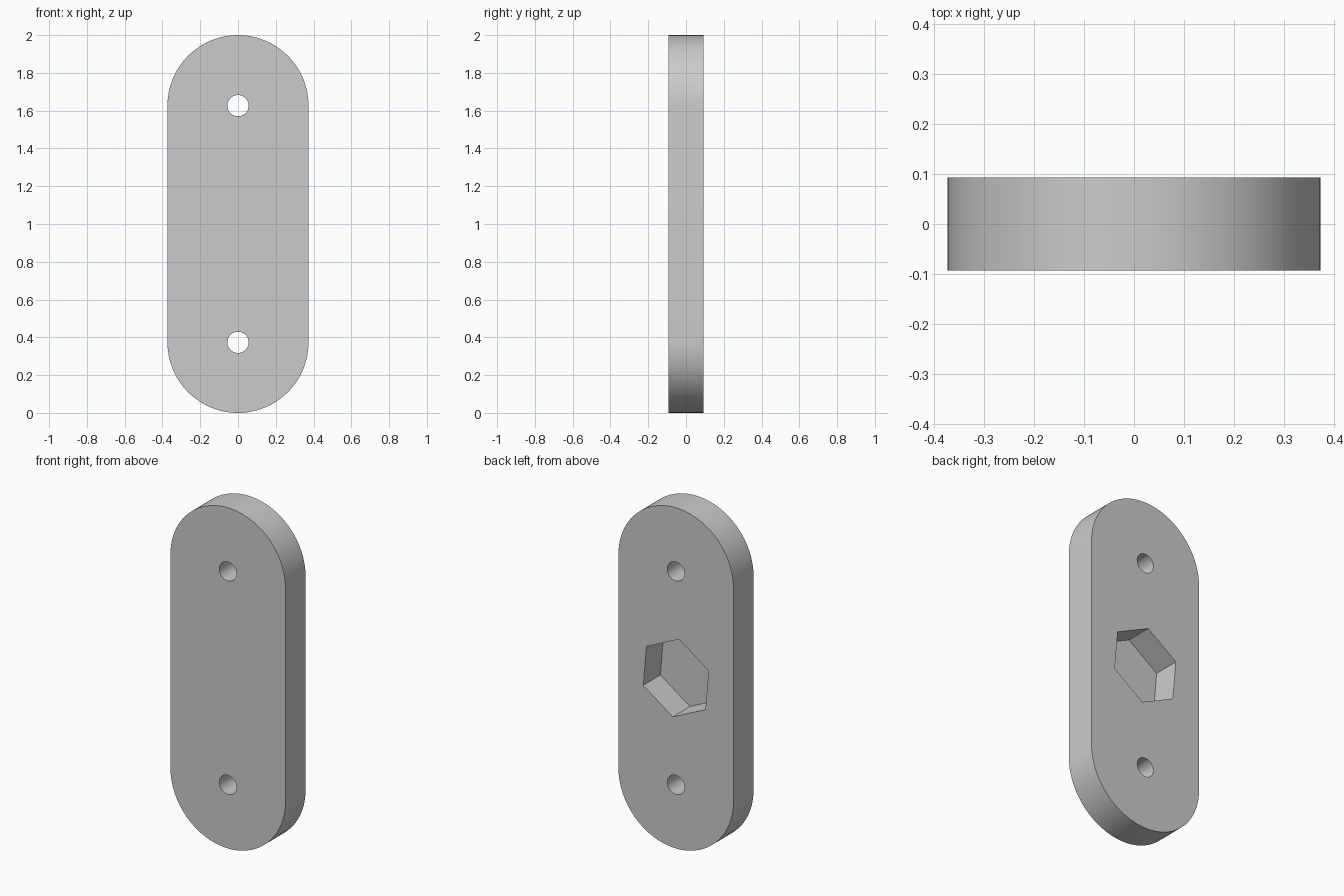
import bpy
import bmesh
from math import cos, sin, pi, radians

default = bpy.data.objects.get("Cube")
if default:
    bpy.data.objects.remove(default, do_unlink=True)

LENGTH, RADIUS, HALF_DEPTH = 2.0, 0.3735, 0.0935
HOLE_RADIUS = 0.056
HEX_RADIUS, HEX_DEPTH, HEX_TURN = 0.234, 0.159, radians(35)
ARC_STEPS = 48

grey = bpy.data.materials.new("light grey")
grey.use_nodes = True
grey.diffuse_color = (0.6, 0.6, 0.6, 1)
grey.node_tree.nodes["Principled BSDF"].inputs["Base Color"].default_value = grey.diffuse_color


def arc(z, radius, start, sweep, steps):
    """Points (x, z) along an arc centred on x = 0."""
    angles = [start + sweep * i / steps for i in range(steps + 1)]
    return [(radius * cos(a), z + radius * sin(a)) for a in angles]


def prism(name, outline, y_front, y_back):
    """Extrude an (x, z) outline from y_front to y_back."""
    bm = bmesh.new()
    face = bm.faces.new([bm.verts.new((x, y_front, z)) for x, z in outline])
    extruded = bmesh.ops.extrude_face_region(bm, geom=[face])["geom"]
    moved = [v for v in extruded if isinstance(v, bmesh.types.BMVert)]
    bmesh.ops.translate(bm, verts=moved, vec=(0, y_back - y_front, 0))
    bmesh.ops.recalc_face_normals(bm, faces=bm.faces)
    mesh = bpy.data.meshes.new(name)
    bm.to_mesh(mesh)
    bm.free()
    mesh.materials.append(grey)
    obj = bpy.data.objects.new(name, mesh)
    bpy.context.collection.objects.link(obj)
    return obj


def cut(target, cutter):
    """Subtract the cutter from the target and discard it."""
    mod = target.modifiers.new(cutter.name, "BOOLEAN")
    mod.operation = "DIFFERENCE"
    mod.solver = "EXACT"
    mod.object = cutter
    bpy.ops.object.modifier_apply(modifier=mod.name)
    bpy.data.objects.remove(cutter, do_unlink=True)


# Plate with fully rounded ends
low, high = RADIUS, LENGTH - RADIUS
outline = arc(high, RADIUS, 0, pi, ARC_STEPS) + arc(low, RADIUS, pi, pi, ARC_STEPS)
plate = prism("mounting_plate", outline, -HALF_DEPTH, HALF_DEPTH)
bpy.ops.object.select_all(action="DESELECT")
plate.select_set(True)
bpy.context.view_layer.objects.active = plate

# Screw holes through both ends
for z in (low, high):
    circle = arc(z, HOLE_RADIUS, 0, 2 * pi, ARC_STEPS)[:-1]
    cut(plate, prism("screw_hole", circle, -2 * HALF_DEPTH, 2 * HALF_DEPTH))

# Blind hexagonal nut pocket in the back
hexagon = arc(LENGTH / 2, HEX_RADIUS, HEX_TURN, 2 * pi, 6)[:-1]
cut(plate, prism("nut_pocket", hexagon, HALF_DEPTH - HEX_DEPTH, 2 * HALF_DEPTH))

bpy.ops.object.shade_smooth_by_angle(angle=radians(30))
